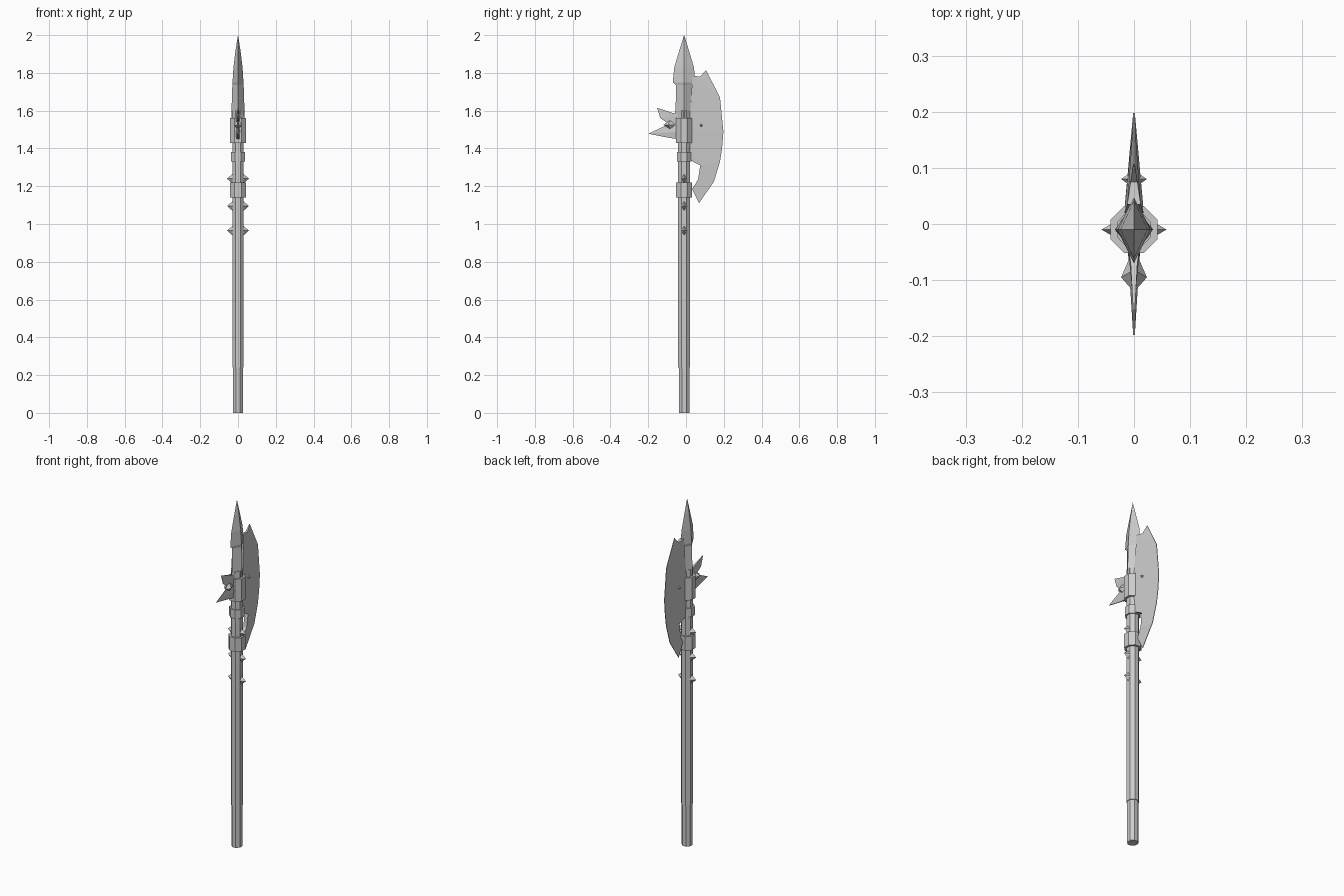
import bpy, bmesh, math

if "Cube" in bpy.data.objects:
    bpy.data.objects.remove(bpy.data.objects["Cube"])

CY = -0.01  # shaft axis offset in y


def make(name, verts, faces):
    me = bpy.data.meshes.new(name)
    me.from_pydata(verts, [], faces)
    bm = bmesh.new()
    bm.from_mesh(me)
    bmesh.ops.remove_doubles(bm, verts=bm.verts, dist=1e-5)
    bmesh.ops.recalc_face_normals(bm, faces=bm.faces)
    bm.to_mesh(me)
    bm.free()
    ob = bpy.data.objects.new(name, me)
    bpy.context.collection.objects.link(ob)
    return ob


def loft(name, rings):
    """Closed skin through rings of equal point count."""
    n = len(rings[0])
    verts = [p for r in rings for p in r]
    faces = [(k * n + i, k * n + (i + 1) % n, (k + 1) * n + (i + 1) % n, (k + 1) * n + i)
             for k in range(len(rings) - 1) for i in range(n)]
    faces += [tuple(range(n)), tuple(range(len(verts) - n, len(verts)))]
    return make(name, verts, faces)


def ring(z, rx, ry, n=8):
    off = math.pi / n if n > 4 else 0
    k = math.cos(math.pi / n) if n > 4 else 1
    return [(rx / k * math.cos(off + i * math.tau / n),
             CY + ry / k * math.sin(off + i * math.tau / n), z) for i in range(n)]


def stud(name, side, base_x, tip_x, y, z, hy, hz, tip_y=None):
    """Four sided pyramid pointing sideways."""
    v = [(side * base_x, y - hy, z), (side * base_x, y, z - hz),
         (side * base_x, y + hy, z), (side * base_x, y, z + hz),
         (side * tip_x, y if tip_y is None else tip_y, z)]
    return make(name, v, [(0, 1, 2, 3), (0, 1, 4), (1, 2, 4), (2, 3, 4), (3, 0, 4)])


def blade(name, outer, inner):
    """Wedge between a sharp outer edge and a thick inner edge; points are (y, z, half thickness)."""
    rings = []
    for (oy, oz), (iy, iz, t) in zip(outer, inner):
        rings.append([(0.0015, oy, oz), (-0.0015, oy, oz), (-t, iy, iz), (t, iy, iz)])
    return loft(name, rings)


# Shaft with slimmer foot
loft("shaft", [ring(0.24, .030, .032), ring(1.6, .030, .032)])
loft("shaft_foot", [ring(0, .027, .028), ring(0.25, .027, .028)])

# Metal collars
for name, z0, z1, r in (("head_collar", 1.43, 1.56, .042), ("middle_collar", 1.33, 1.38, .038),
                        ("lower_collar", 1.14, 1.22, .042)):
    loft(name, [ring(z0, r, r), ring(z1, r, r)])

# Spear point with diamond section
sections = ((1.55, .034, .050), (1.65, .033, .044), (1.735, .030, .044), (1.75, .029, .060),
            (1.83, .024, .052), (1.92, .013, .025), (2.0, .0003, .0003))
loft("spear_point", [ring(z, rx, ry, 4) for z, rx, ry in sections])

# Axe blade with lower hook
blade("axe_blade",
      [(.106, 1.815), (.18, 1.67), (.198, 1.49), (.191, 1.40), (.18, 1.33), (.148, 1.225), (.069, 1.11)],
      [(.075, 1.78, .006), (.035, 1.785, .012), (.015, 1.5, .018), (.028, 1.335, .016),
       (.075, 1.31, .012), (.064, 1.235, .010), (.032, 1.185, .003)])

# Twin pointed beak on the rear
blade("beak_upper", [(-.153, 1.615), (-.136, 1.56), (-.09, 1.53)],
      [(-.07, 1.588, .006), (-.03, 1.575, .012), (-.03, 1.52, .012)])
blade("beak_lower", [(-.09, 1.53), (-.198, 1.478), (-.11, 1.46)],
      [(-.03, 1.56, .012), (-.03, 1.49, .012), (-.03, 1.447, .010)])

# Side studs on shaft, beak and blade
for side, tag in ((1, "right"), (-1, "left")):
    for i, z in enumerate((1.24, 1.095, .965)):
        stud(f"shaft_stud_{tag}_{i}", side, .027, .058, CY, z, .018, .027)
    stud(f"beak_stud_{tag}", side, .002, .023, -.083, 1.525, .036, .026, -.095)
    stud(f"blade_stud_{tag}", side, .004, .023, .08, 1.522, .013, .014)
